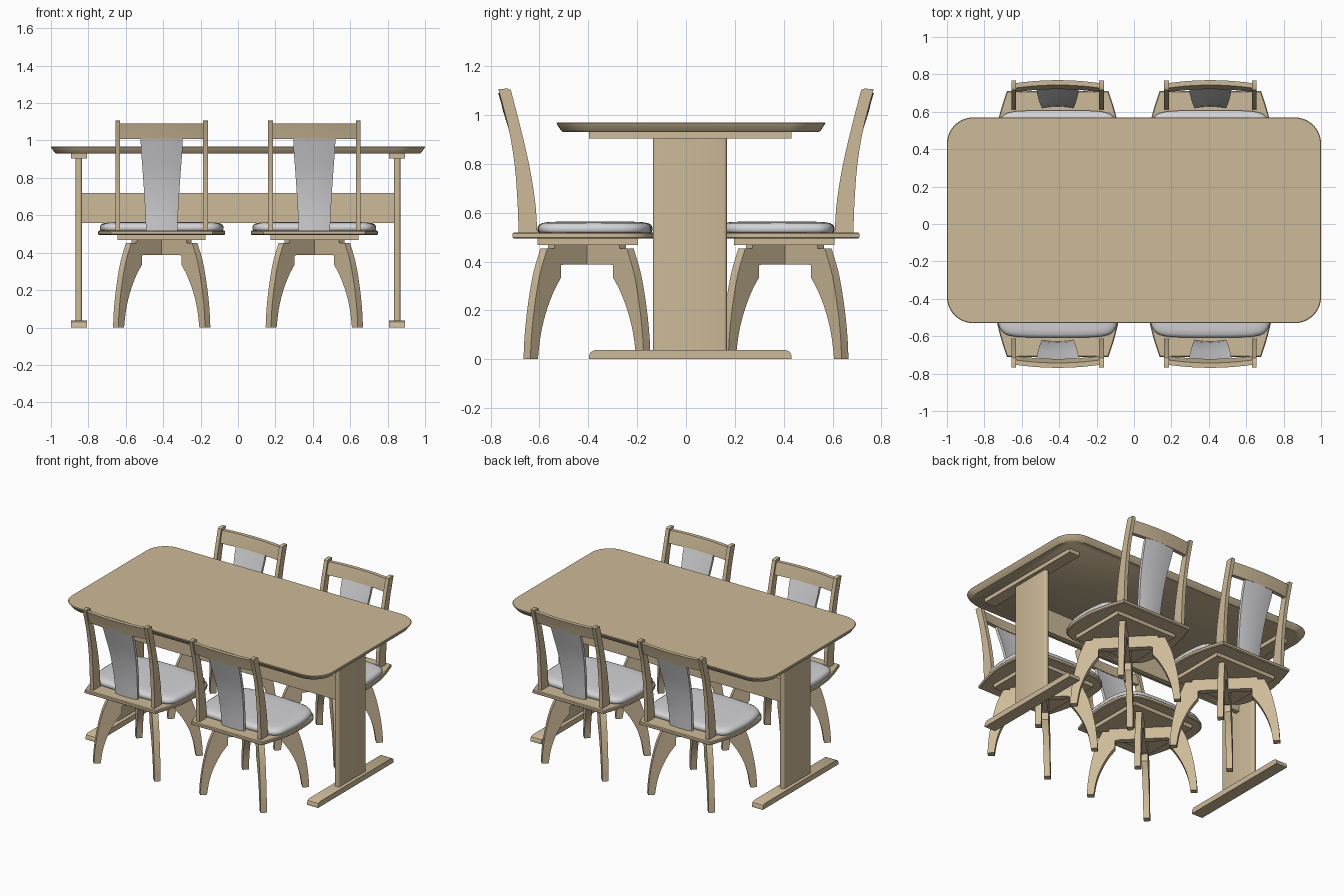
import bpy, bmesh, math
from mathutils import Matrix, Vector

if "Cube" in bpy.data.objects:
    bpy.data.objects.remove(bpy.data.objects["Cube"])


def material(name, rgb):
    m = bpy.data.materials.new(name)
    m.diffuse_color = (*rgb, 1)
    m.use_nodes = True
    m.node_tree.nodes["Principled BSDF"].inputs["Base Color"].default_value = m.diffuse_color
    return m


WOOD = material("pale wood", (0.61, 0.49, 0.315))
GREY = material("light grey upholstery", (0.66, 0.66, 0.68))


def finish(name, bm, mat, angle=35):
    bmesh.ops.recalc_face_normals(bm, faces=bm.faces)
    me = bpy.data.meshes.new(name)
    bm.to_mesh(me)
    bm.free()
    me.materials.append(mat)
    ob = bpy.data.objects.new(name, me)
    bpy.context.collection.objects.link(ob)
    bpy.ops.object.select_all(action='DESELECT')
    ob.select_set(True)
    bpy.context.view_layer.objects.active = ob
    bpy.ops.object.shade_smooth_by_angle(angle=math.radians(angle))
    return ob


def loft(name, rings, mat, angle=35):
    """Skin a stack of equal closed rings and cap both ends."""
    bm = bmesh.new()
    vs = [[bm.verts.new(p) for p in r] for r in rings]
    n = len(vs[0])
    for a, b in zip(vs, vs[1:]):
        for i in range(n):
            j = (i + 1) % n
            bm.faces.new((a[i], a[j], b[j], b[i]))
    bm.faces.new(vs[0])
    bm.faces.new(vs[-1])
    return finish(name, bm, mat, angle)


def box(name, lo, hi, mat=WOOD, bevel=0.0, axis=None):
    """Box from two corners; bevel rounds the edges parallel to axis."""
    bm = bmesh.new()
    bmesh.ops.create_cube(bm, size=1)
    for v in bm.verts:
        v.co = Vector([(l + h) / 2 + c * (h - l) for l, h, c in zip(lo, hi, v.co)])
    if bevel:
        es = [e for e in bm.edges
              if abs((e.verts[0].co - e.verts[1].co).normalized()[axis]) > 0.9]
        bmesh.ops.bevel(bm, geom=es, offset=bevel, segments=3, profile=0.5, affect='EDGES')
    return finish(name, bm, mat)


def spline(pts, steps=5):
    """Smooth open curve through 2D points."""
    p = [Vector(q) for q in pts]
    p = [2 * p[0] - p[1]] + p + [2 * p[-1] - p[-2]]
    out = []
    for a, b, c, d in zip(p, p[1:], p[2:], p[3:]):
        for k in range(steps):
            t = k / steps
            out.append(0.5 * (2 * b + (c - a) * t + (2 * a - 5 * b + 4 * c - d) * t * t
                              + (3 * b - a - 3 * c + d) * t ** 3))
    return out + [p[-2]]


def inset(outline, d):
    hx = max(abs(p[0]) for p in outline)
    ys = [p[1] for p in outline]
    cy, hy = (max(ys) + min(ys)) / 2, (max(ys) - min(ys)) / 2
    return [(p[0] * (1 - d / hx), cy + (p[1] - cy) * (1 - d / hy)) for p in outline]


def slab(name, outline, layers, mat, angle=35):
    """Stack an outline at (height, inset) layers."""
    return loft(name, [[(x, y, z) for x, y in inset(outline, d)] for z, d in layers], mat, angle)


def mirrored(half):
    return list(half) + [(-p[0], p[1]) for p in reversed(half) if abs(p[0]) > 1e-5]


def rounded_rect(hx, y0, y1, r, n=10):
    pts = []
    for k, (cx, cy) in enumerate([(hx - r, y1 - r), (r - hx, y1 - r),
                                  (r - hx, y0 + r), (hx - r, y0 + r)]):
        for i in range(n + 1):
            a = math.pi / 2 * (k + i / n)
            pts.append((cx + r * math.cos(a), cy + r * math.sin(a)))
    return pts


def bowed_panel(name, rows, bow, thick, mat):
    """Upright panel, rows of (z, y, half width), bowed backward in the middle."""
    rings = []
    for z, y, w in rows:
        u = [i / 5 - 1 for i in range(11)]
        arc = [(k * w, y - bow * (1 - k * k)) for k in u]
        rings.append([(x, b + thick / 2, z) for x, b in arc]
                     + [(x, b - thick / 2, z) for x, b in reversed(arc)])
    return loft(name, rings, mat, 40)


# Table: top with under-cut edge
slab("table_top", rounded_rect(1.0, -0.53, 0.57, 0.14),
     [(0.93, 0.026), (0.938, 0.017), (0.96, 0.003), (0.966, 0.0), (0.969, 0.003)], WOOD)

# Table: trestle ends and stretcher
for s, side in ((-1, "left"), (1, "right")):
    def span(a, b):
        return sorted((s * a, s * b))
    x0, x1 = span(0.808, 0.892)
    box(side + "_top_batten", (x0, -0.397, 0.903), (x1, 0.432, 0.932))
    foot = [(-0.397, 0), (0.432, 0), (0.432, 0.015), (0.426, 0.029), (0.41, 0.037),
            (-0.375, 0.037), (-0.391, 0.029), (-0.397, 0.015)]
    loft(side + "_foot", [[(x, y, z) for y, z in foot] for x in (x0, x1)], WOOD)
    x0, x1 = span(0.834, 0.868)
    box(side + "_column", (x0, -0.135, 0.03), (x1, 0.167, 0.905), WOOD, 0.012, 2)
box("stretcher_rail", (-0.84, 0.002, 0.56), (0.84, 0.035, 0.72))

# Chair, centred on its swivel, backrest toward -y
chair = []
seat_side = spline([(0.272, -0.305), (0.308, -0.19), (0.335, -0.06), (0.338, 0.08),
                    (0.315, 0.2), (0.24, 0.262), (0.12, 0.278), (0, 0.282)])
chair.append(slab("seat_board", mirrored(seat_side),
                  [(0.494, 0.006), (0.499, 0), (0.514, 0), (0.519, 0.005)], WOOD))
pad_side = spline([(0, -0.203), (0.12, -0.202), (0.24, -0.195), (0.298, -0.168), (0.322, -0.1),
                   (0.33, 0.06), (0.305, 0.19), (0.23, 0.25), (0.12, 0.264), (0, 0.268)])
chair.append(slab("seat_pad", mirrored(pad_side),
                  [(0.517, 0.006), (0.526, 0.0), (0.54, 0.0), (0.55, 0.006), (0.557, 0.018),
                   (0.561, 0.04), (0.563, 0.08)], GREY, 60))
chair.append(box("swivel_board", (-0.235, -0.203, 0.468), (0.235, 0.208, 0.496)))

# Backrest posts
back = spline([(-0.28, 0.515), (-0.285, 0.65), (-0.297, 0.8), (-0.322, 0.95), (-0.363, 1.105)])
front = spline([(-0.312, 1.102), (-0.275, 0.96), (-0.238, 0.8), (-0.213, 0.65), (-0.203, 0.515)])
profile = back + [Vector((-0.325, 1.108))] + front
for s, side in ((-1, "left"), (1, "right")):
    chair.append(loft(side + "_back_post", [[(x, p[0], p[1]) for p in profile]
                      for x in (s * 0.222, s * 0.248)], WOOD))

# Top rail and upholstered splat
chair.append(bowed_panel("top_rail", [(1.008, -0.313, 0.225), (1.05, -0.323, 0.225),
                                      (1.09, -0.335, 0.225)], 0.016, 0.026, WOOD))
splat = spline([(0.517, -0.225), (0.65, -0.236), (0.8, -0.262), (0.92, -0.296), (1.012, -0.325)], 3)
chair.append(bowed_panel("back_splat",
                         [(p[0], p[1], 0.084 + 0.028 * min(1, (p[0] - 0.517) / 0.45) ** 1.3)
                          for p in splat], 0.008, 0.02, GREY))

# Crossed beams and curved legs on the diagonals
outer = spline([(0.348, 0), (0.341, 0.1), (0.323, 0.22), (0.292, 0.35), (0.25, 0.453)])
inner = spline([(0.17, 0.335), (0.214, 0.275), (0.258, 0.19), (0.288, 0.1), (0.305, 0)])
leg = outer + [Vector((0.16, 0.453)), Vector((0.16, 0.385)), Vector((0.17, 0.385))] + inner
for k in range(4):
    turn = Matrix.Rotation(math.radians(45 + 90 * k), 4, 'Z')
    ob = loft("curved_leg", [[(p[0], w, p[1]) for p in leg] for w in (-0.02, 0.02)], WOOD)
    ob.data.transform(turn)
    chair.append(ob)
    if k < 2:
        beam = box("cross_beam", (-0.207, -0.0198, 0.388), (0.207, 0.0198, 0.47))
        beam.data.transform(turn)
        chair.append(beam)

# Four places around the table
for i, (x, y, a) in enumerate([(-0.408, -0.405, 0), (0.408, -0.405, 0),
                               (-0.408, 0.405, math.pi), (0.408, 0.405, math.pi)]):
    for part in chair:
        ob = part
        if i:
            ob = part.copy()
            bpy.context.collection.objects.link(ob)
        ob.location = (x, y, 0)
        ob.rotation_euler = (0, 0, a)
